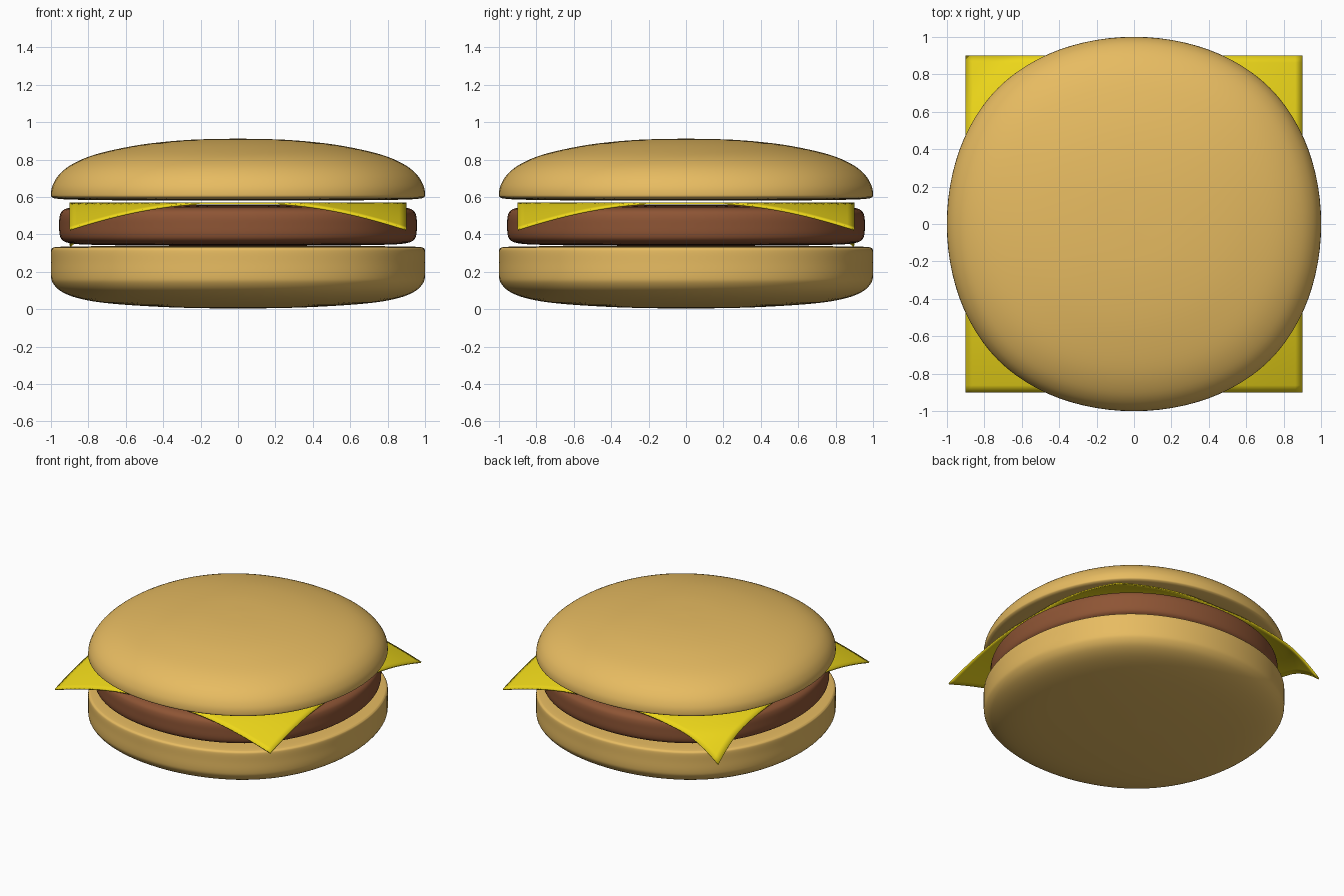
import bpy, bmesh, math

if "Cube" in bpy.data.objects:
    bpy.data.objects.remove(bpy.data.objects["Cube"])


def material(name, rgb):
    m = bpy.data.materials.new(name)
    m.diffuse_color = (*rgb, 1)
    m.use_nodes = True
    m.node_tree.nodes["Principled BSDF"].inputs["Base Color"].default_value = m.diffuse_color
    return m


def finish(name, bm, mat):
    bmesh.ops.recalc_face_normals(bm, faces=bm.faces)
    me = bpy.data.meshes.new(name)
    bm.to_mesh(me)
    bm.free()
    ob = bpy.data.objects.new(name, me)
    bpy.context.collection.objects.link(ob)
    me.materials.append(mat)
    bpy.ops.object.select_all(action='DESELECT')
    ob.select_set(True)
    bpy.context.view_layer.objects.active = ob
    bpy.ops.object.shade_smooth_by_angle(angle=math.radians(45))
    return ob


# Slightly squared circle: cubic B-spline around a square, radius 1 on the axes
def outline(n=24):
    sq = [(1, -1), (1, 1), (-1, 1), (-1, -1)]
    pts = []
    for k in range(4):
        for j in range(n):
            t = j / n
            w = ((1 - t) ** 3, 3 * t ** 3 - 6 * t * t + 4,
                 -3 * t ** 3 + 3 * t * t + 3 * t + 1, t ** 3)
            pts.append(tuple(sum(w[i] * sq[(k + i) % 4][a] for i in range(4)) / 5.5
                             for a in (0, 1)))
    return pts


# Smooth curve through profile points (radius, z)
def smooth(p, n=4):
    q = [p[0]] + p + [p[-1]]
    out = []
    for i in range(1, len(q) - 2):
        for j in range(n):
            t = j / n
            out.append(tuple(
                0.5 * (2 * b + (c - a) * t + (2 * a - 5 * b + 4 * c - d) * t * t
                       + (3 * b - a - 3 * c + d) * t ** 3)
                for a, b, c, d in zip(*q[i - 1:i + 3])))
    return out + [p[-1]]


# Loft the outline along a profile from bottom centre to top centre
def layer(name, profile, mat):
    bm = bmesh.new()
    shape = outline()
    n = len(shape)
    prof = smooth(profile)
    bottom = bm.verts.new((0, 0, prof[0][1]))
    top = bm.verts.new((0, 0, prof[-1][1]))
    rings = [[bm.verts.new((x * r, y * r, z)) for x, y in shape] for r, z in prof[1:-1]]
    for i in range(n):
        j = (i + 1) % n
        bm.faces.new((bottom, rings[0][j], rings[0][i]))
        bm.faces.new((top, rings[-1][i], rings[-1][j]))
        for a, b in zip(rings, rings[1:]):
            bm.faces.new((a[i], a[j], b[j], b[i]))
    return finish(name, bm, mat)


bun = material("bun", (0.80, 0.50, 0.12))
meat = material("meat", (0.27, 0.09, 0.035))
yellow = material("cheese", (0.85, 0.68, 0.01))

layer("bottom_bun", [(0, .003), (.3, .008), (.55, .02), (.74, .037), (.87, .063), (.95, .098),
                     (.99, .14), (1, .18), (1, .25), (1, .31), (.993, .326), (.975, .332),
                     (.9, .335), (.6, .338), (0, .34)], bun)
layer("patty", [(0, .338), (.5, .34), (.8, .345), (.9, .353), (.94, .37), (.954, .4),
                (.956, .45), (.954, .495), (.94, .525), (.9, .542), (.8, .549),
                (.5, .555), (0, .556)], meat)
layer("top_bun", [(0, .58), (.5, .581), (.85, .585), (.96, .59), (.993, .598), (1, .615),
                  (.992, .66), (.96, .715), (.9, .767), (.8, .815), (.66, .853),
                  (.48, .885), (.25, .906), (0, .912)], bun)

# Cheese slice: square sheet with drooping corners, back-left one lowest
bm = bmesh.new()
bmesh.ops.create_grid(bm, x_segments=48, y_segments=48, size=0.9)
for v in bm.verts:
    x, y = v.co.x, v.co.y
    r = math.hypot(x, y)
    z = 0.57 - 0.14 * (max(0, r - 0.92) / 0.353) ** 1.15
    if x < 0 < y:
        z -= 0.09 * (max(0, r - 1.08) / 0.193) ** 1.6
    v.co.z = z
cheese = finish("cheese_slice", bm, yellow)
solid = cheese.modifiers.new("thickness", 'SOLIDIFY')
solid.thickness = 0.01
solid.offset = -1 if cheese.data.polygons[0].normal.z > 0 else 1
